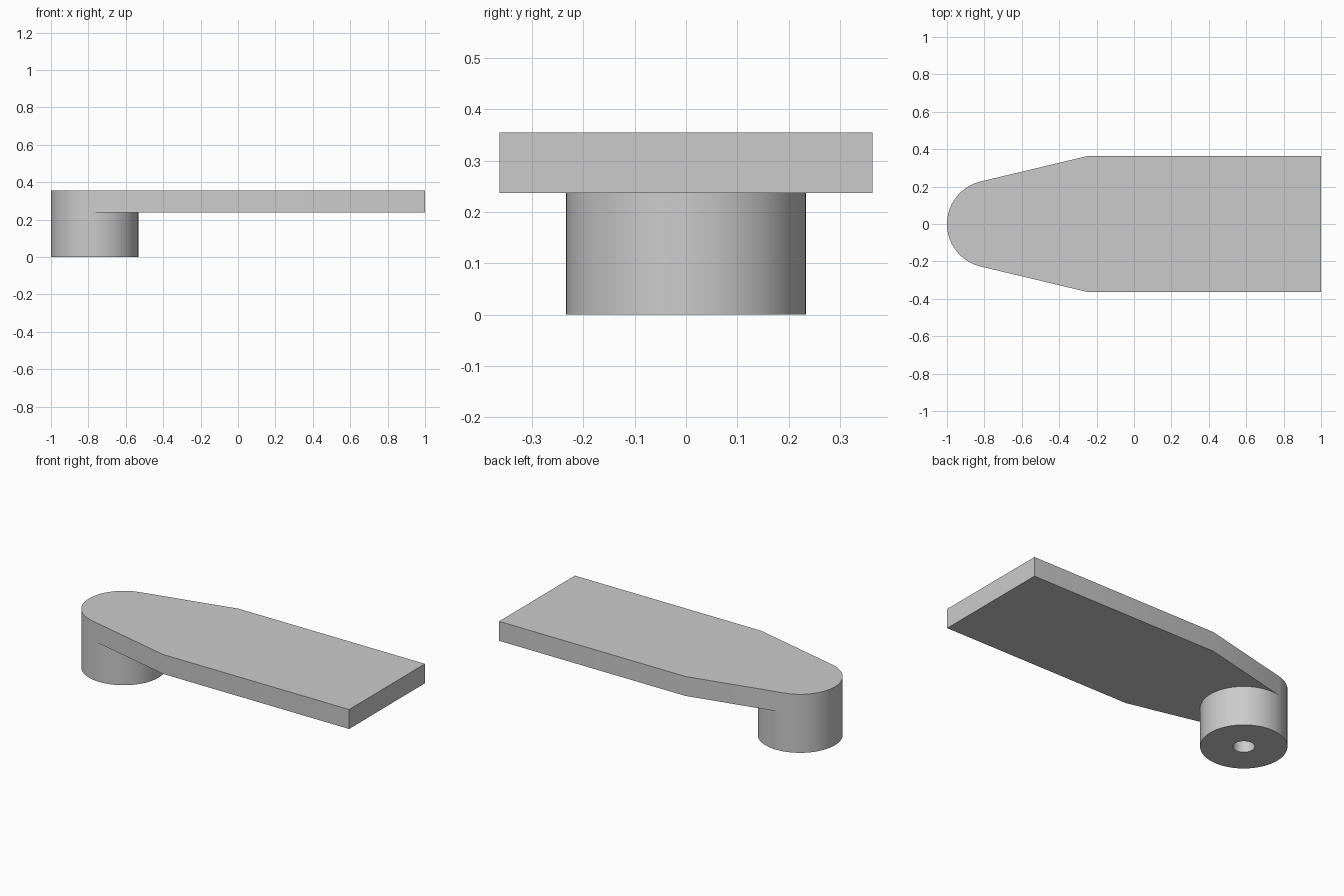
import bpy, bmesh, math

if "Cube" in bpy.data.objects:
    bpy.data.objects.remove(bpy.data.objects["Cube"])

R, CX = 0.2335, -0.7665              # boss radius and centre
HOLE_R, HOLE_TOP = 0.059, 0.237      # blind hole in the boss
Z1, Z2 = 0.237, 0.355                # plate underside and top
HW, SHOULDER = 0.363, -0.25          # plate half width, start of taper
N_LEFT, N_RIGHT = 40, 56

# angle where the tapered side is tangent to the boss
dx = SHOULDER - CX
T = math.atan2(HW, dx) + math.acos(R / math.hypot(dx, HW))
angles = [T + (2 * math.pi - 2 * T) * i / N_LEFT for i in range(N_LEFT)]
angles += [-T + 2 * T * i / N_RIGHT for i in range(N_RIGHT)]

bm = bmesh.new()


def ring(r, z, angs):
    return [bm.verts.new((CX + r * math.cos(a), r * math.sin(a), z)) for a in angs]


def wall(low, high, closed=True):
    n = len(low)
    for i in range(n if closed else n - 1):
        j = (i + 1) % n
        bm.faces.new((low[i], low[j], high[j], high[i]))


# boss: outer wall, bottom annulus and blind hole
foot, neck = ring(R, 0, angles), ring(R, Z1, angles)
rim, end = ring(HOLE_R, 0, angles), ring(HOLE_R, HOLE_TOP, angles)
wall(foot, neck)
wall(rim, foot)
wall(end, rim)
bm.faces.new(end)

# plate: rounded nose, tapered sides, square end
corners = [(SHOULDER, -HW), (1, -HW), (1, HW), (SHOULDER, HW)]
low = [bm.verts.new((x, y, Z1)) for x, y in corners]
high = [bm.verts.new((x, y, Z2)) for x, y in corners]
nose = ring(R, Z2, angles[:N_LEFT + 1])
outline_low = neck[:N_LEFT + 1] + low
outline_high = nose + high
wall(outline_low, outline_high)
bm.faces.new(outline_high)
# underside stops at the boss
bm.faces.new(low + [neck[0]] + neck[:N_LEFT:-1] + [neck[N_LEFT]])

bmesh.ops.recalc_face_normals(bm, faces=bm.faces[:])
mesh = bpy.data.meshes.new("arm_plate_with_boss")
bm.to_mesh(mesh)
bm.free()
obj = bpy.data.objects.new("arm_plate_with_boss", mesh)
bpy.context.collection.objects.link(obj)

grey = bpy.data.materials.new("light_grey")
grey.diffuse_color = (0.6, 0.6, 0.6, 1)
grey.use_nodes = True
grey.node_tree.nodes["Principled BSDF"].inputs["Base Color"].default_value = grey.diffuse_color
mesh.materials.append(grey)

bpy.context.view_layer.objects.active = obj
obj.select_set(True)
bpy.ops.object.shade_smooth_by_angle(angle=math.radians(30))
